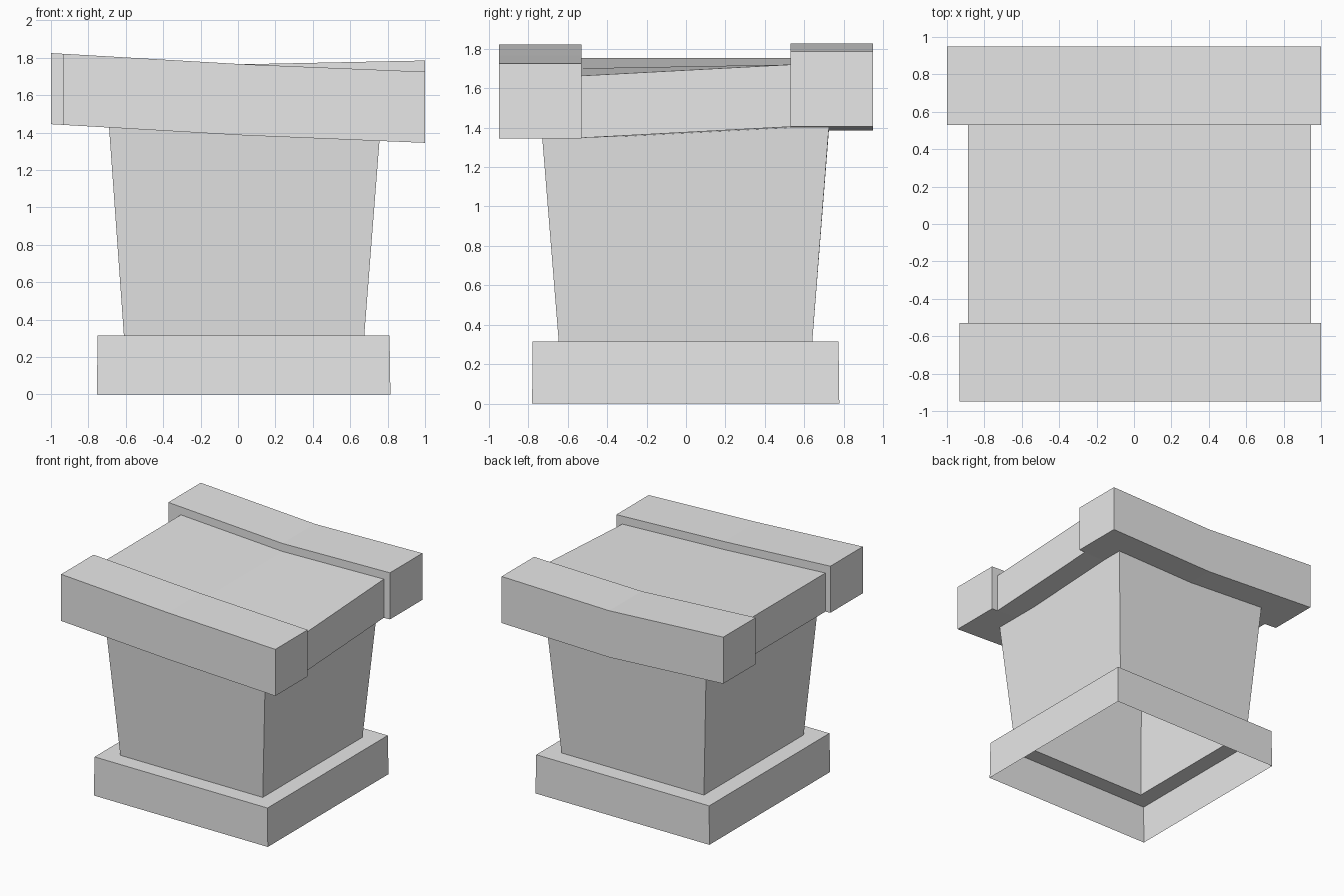
import bpy

cube = bpy.data.objects.get("Cube")
if cube:
    bpy.data.objects.remove(cube, do_unlink=True)

stone = bpy.data.materials.new("grey stone")
stone.use_nodes = True
GREY = (0.8, 0.8, 0.8, 1)
stone.diffuse_color = GREY
stone.node_tree.nodes["Principled BSDF"].inputs["Base Color"].default_value = GREY

MID = 0.03      # x of the bend across the cap
EDGE = 0.53     # inner edge of the two bolsters
THICK = 0.38


def under(x, y):
    """Height of the sagging underside of the cap."""
    if x <= MID:
        return 1.385 + 0.058 * (MID - x) / (MID + 0.97)
    t = (max(-EDGE, min(EDGE, y)) + EDGE) / (2 * EDGE)
    return 1.385 + (-0.04 + 0.06 * t) * (x - MID) / (1 - MID)


def outline(x0, x1, y0, y1, height):
    """Rectangle with a middle point on the front and back edges."""
    pts = [(x0, y0), (MID, y0), (x1, y0), (x1, y1), (MID, y1), (x0, y1)]
    return [(x, y, height(x, y)) for x, y in pts]


def loft(name, loops, closed=False):
    verts = [p for loop in loops for p in loop]
    n = len(loops[0])
    faces = []
    for k in range(len(loops) - 1):
        for i in range(n):
            j = (i + 1) % n
            a, b = k * n, (k + 1) * n
            faces.append((a + i, a + j, b + j, b + i))
    if closed:
        t = len(verts) - n
        faces += [(t, t + 1, t + 4, t + 5), (t + 1, t + 2, t + 3, t + 4),
                  (5, 4, 1, 0), (4, 3, 2, 1)]
    mesh = bpy.data.meshes.new(name)
    mesh.from_pydata(verts, [], faces)
    mesh.materials.append(stone)
    obj = bpy.data.objects.new(name, mesh)
    bpy.context.collection.objects.link(obj)
    return obj


def flat(z):
    return lambda x, y: z


# Hollow base: outer wall, then a ledge in to the column
loft("base", [outline(-0.755, 0.815, -0.78, 0.777, flat(0)),
              outline(-0.75, 0.81, -0.777, 0.773, flat(0.315)),
              outline(-0.61, 0.675, -0.645, 0.64, flat(0.315))])

# Hollow flared column, tucked slightly into the cap
loft("column", [outline(-0.61, 0.675, -0.645, 0.64, flat(0.315)),
                outline(-0.69, 0.757, -0.73, 0.725,
                        lambda x, y: under(x, y) + 0.01)])


def cap_part(name, x0, x1, y0, y1, thick):
    loft(name, [outline(x0, x1, y0, y1, under),
                outline(x0, x1, y0, y1, lambda x, y: under(x, y) + thick)],
         closed=True)


# Sagging cap slab between two raised bolsters
cap_part("cap_slab", -0.887, 0.945, -EDGE, EDGE, THICK - 0.065)
cap_part("front_bolster", -0.932, 1, -0.948, -EDGE, THICK)
cap_part("back_bolster", -1, 1, EDGE, 0.948, THICK)
